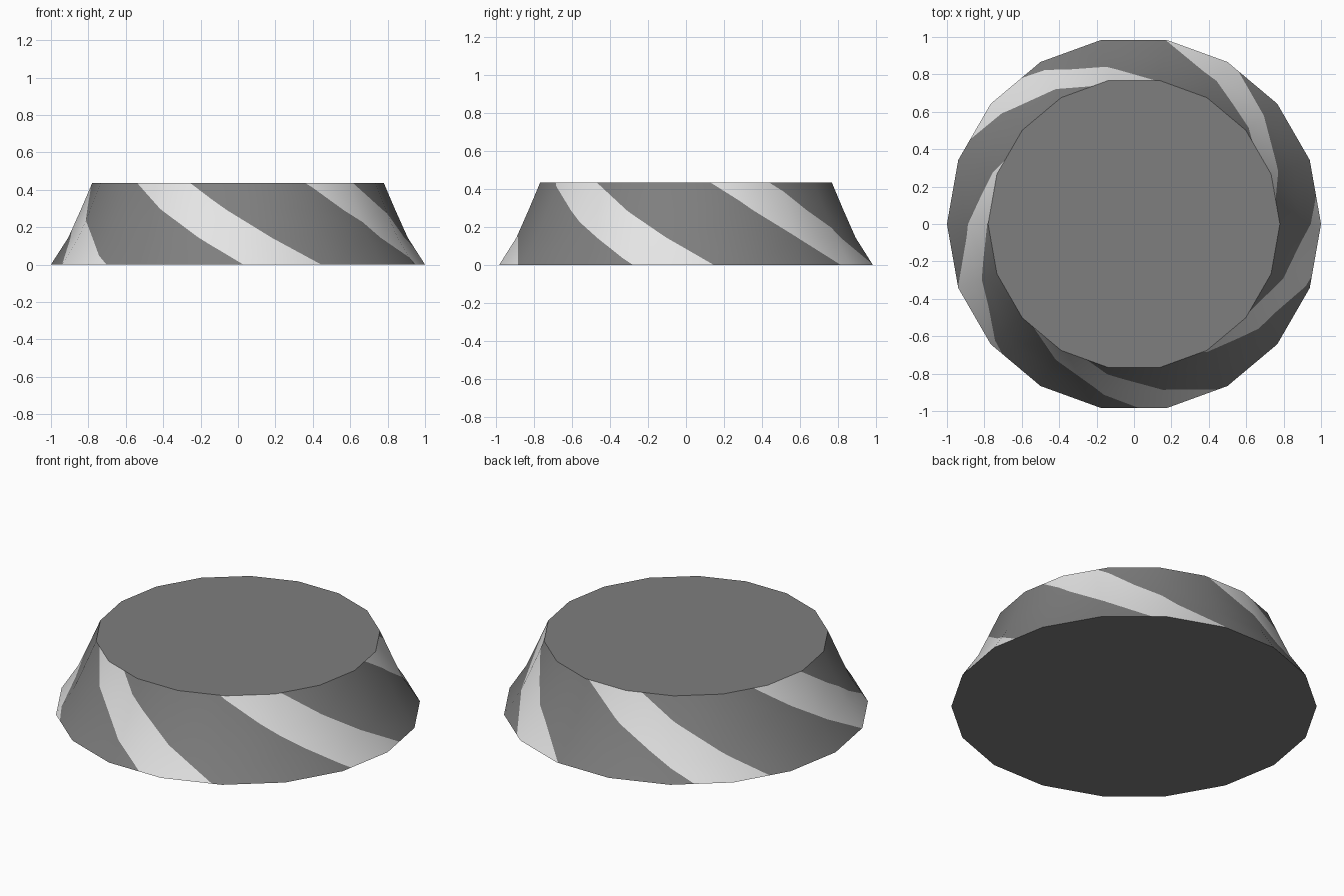
import bpy, bmesh, math
from mathutils import Vector

if "Cube" in bpy.data.objects:
    bpy.data.objects.remove(bpy.data.objects["Cube"])

SIDES = 18
RINGS = [(0.0, 1.0), (0.145, 0.907), (0.29, 0.842), (0.435, 0.78)]  # z, radius
HEIGHT = 0.435
TWIST = 46.0        # degrees the stripes turn from bottom to top
STRIPES = 5
START, WIDTH = -88.3, 25.0
STEP = 360 / STRIPES


def surface_point(z, r, deg):
    """Point on the many-sided ring at an angle."""
    local = math.radians((deg % 20) - 10)
    rad = r * math.cos(math.radians(10)) / math.cos(local)
    a = math.radians(deg)
    return Vector((rad * math.cos(a), rad * math.sin(a), z))


def material(name, value):
    m = bpy.data.materials.new(name)
    m.diffuse_color = (value, value, value, 1)
    m.use_nodes = True
    m.node_tree.nodes["Principled BSDF"].inputs["Base Color"].default_value = m.diffuse_color
    return m


# Tapered body: rings of quads plus two caps
bm = bmesh.new()
rings = [[bm.verts.new(surface_point(z, r, i * 360 / SIDES)) for i in range(SIDES)]
         for z, r in RINGS]
for lo, hi in zip(rings, rings[1:]):
    for i in range(SIDES):
        j = (i + 1) % SIDES
        bm.faces.new((lo[i], lo[j], hi[j], hi[i]))
bm.faces.new(rings[-1])
bm.faces.new(rings[0][::-1])
bm.normal_update()


def angle_of(p):
    return math.degrees(math.atan2(p.y, p.x))


def is_cap(f):
    return abs(f.normal.z) > 0.95


# Cut the spiral stripe edges into each band of the wall
for (z0, r0), (z1, r1) in zip(RINGS, RINGS[1:]):
    centre = Vector((0, 0, (z0 + z1) / 2))
    for k in range(STRIPES):
        for edge in (START, START + WIDTH):
            a0 = edge + k * STEP - TWIST * z0 / HEIGHT
            a1 = edge + k * STEP - TWIST * z1 / HEIGHT
            p0, p1 = surface_point(z0, r0, a0), surface_point(z1, r1, a1)
            mid = (a0 + a1) / 2
            faces = []
            for f in bm.faces:
                c = f.calc_center_median()
                off = (angle_of(c) - mid + 180) % 360 - 180
                if not is_cap(f) and z0 < c.z < z1 and abs(off) < 40:
                    faces.append(f)
            geom = set(faces)
            for f in faces:
                geom.update(f.edges)
                geom.update(f.verts)
            normal = (p0 - centre).cross(p1 - centre).normalized()
            bmesh.ops.bisect_plane(bm, geom=list(geom), dist=1e-5,
                                   plane_co=centre, plane_no=normal)
            bm.normal_update()

# Colour by spiral position
for f in bm.faces:
    f.smooth = not is_cap(f)
    c = f.calc_center_median()
    phase = (angle_of(c) + TWIST * c.z / HEIGHT - START) % STEP
    f.material_index = 1 if (not is_cap(f) and phase < WIDTH) else 0

mesh = bpy.data.meshes.new("striped_base")
bm.to_mesh(mesh)
bm.free()
mesh.materials.append(material("mid grey", 0.21))
mesh.materials.append(material("light grey", 0.78))

# Rounded shading on the wall, flat caps
normals = [Vector((0, 0, 1))] * len(mesh.loops)
for p in mesh.polygons:
    for li in p.loop_indices:
        co = mesh.vertices[mesh.loops[li].vertex_index].co
        if p.use_smooth:
            flat = Vector((co.x, co.y, 0)).normalized()
            slope = 0.64 - 0.44 * co.z
            normals[li] = (flat + Vector((0, 0, slope))).normalized()
        else:
            normals[li] = p.normal.copy()
mesh.normals_split_custom_set(normals)

obj = bpy.data.objects.new("striped_base", mesh)
bpy.context.collection.objects.link(obj)
